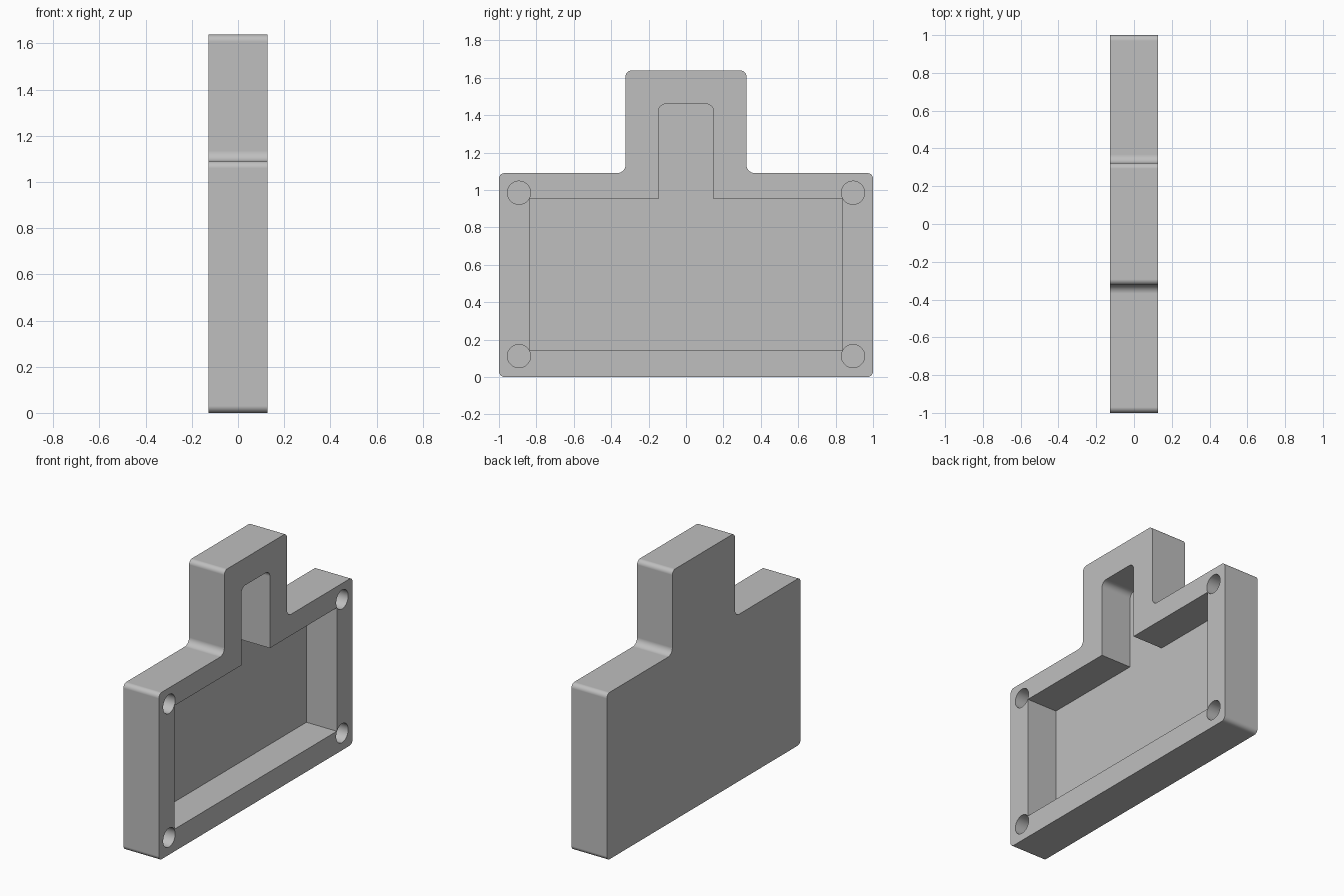
import bpy
import bmesh
import math
from mathutils import Vector

cube = bpy.data.objects.get("Cube")
if cube:
    bpy.data.objects.remove(cube, do_unlink=True)

HALF = 0.1275      # half the thickness along x
FLOOR = -0.092     # inner face of the back wall

grey = bpy.data.materials.new("plain_grey")
grey.use_nodes = True
colour = (0.52, 0.52, 0.52, 1)
grey.diffuse_color = colour
grey.node_tree.nodes["Principled BSDF"].inputs["Base Color"].default_value = colour


def rounded(points, steps=10):
    """Outline in (y, z); each point carries its own corner radius."""
    out = []
    for i, (y, z, r) in enumerate(points):
        p = Vector((y, z))
        if r == 0:
            out.append(p)
            continue
        a = (Vector(points[i - 1][:2]) - p).normalized()
        b = (Vector(points[(i + 1) % len(points)][:2]) - p).normalized()
        centre = p + (a + b) * r
        for s in range(steps + 1):
            t = s / steps * math.pi / 2
            out.append(centre - b * r * math.cos(t) - a * r * math.sin(t))
    return out


def prism(name, outline, x0, x1):
    """Extrude a (y, z) outline from x0 to x1."""
    bm = bmesh.new()
    face = bm.faces.new([bm.verts.new((x0, p[0], p[1])) for p in outline])
    top = bmesh.ops.extrude_face_region(bm, geom=[face])["geom"]
    moved = [v for v in top if isinstance(v, bmesh.types.BMVert)]
    bmesh.ops.translate(bm, verts=moved, vec=(x1 - x0, 0, 0))
    bmesh.ops.recalc_face_normals(bm, faces=bm.faces)
    mesh = bpy.data.meshes.new(name)
    bm.to_mesh(mesh)
    bm.free()
    mesh.materials.append(grey)
    obj = bpy.data.objects.new(name, mesh)
    bpy.context.collection.objects.link(obj)
    return obj


# Housing with a raised neck
housing = prism("housing", rounded([
    (-1, 0, 0.03), (1, 0, 0.03), (1, 1.09, 0.03), (0.323, 1.09, 0.045),
    (0.323, 1.638, 0.03), (-0.323, 1.638, 0.03), (-0.323, 1.09, 0.045),
    (-1, 1.09, 0.03)]), -HALF, HALF)

# Pocket running up into the neck
cutters = [prism("pocket_cutter", rounded([
    (-0.838, 0.145, 0), (0.838, 0.145, 0), (0.838, 0.952, 0),
    (0.147, 0.952, 0), (0.147, 1.46, 0.04), (-0.147, 1.46, 0.04),
    (-0.147, 0.952, 0), (-0.838, 0.952, 0)]), FLOOR, HALF + 0.1)]

# Blind screw holes in the four corners
for y in (-0.893, 0.893):
    for z in (0.112, 0.985):
        ring = [(y + 0.062 * math.cos(k * math.tau / 48),
                 z + 0.062 * math.sin(k * math.tau / 48)) for k in range(48)]
        cutters.append(prism("hole_cutter", ring, FLOOR, HALF + 0.1))

bpy.ops.object.select_all(action='DESELECT')
housing.select_set(True)
bpy.context.view_layer.objects.active = housing
for cutter in cutters:
    cutter.hide_render = True
    mod = housing.modifiers.new("cut", 'BOOLEAN')
    mod.operation = 'DIFFERENCE'
    mod.solver = 'EXACT'
    mod.object = cutter
    bpy.ops.object.modifier_apply(modifier=mod.name)
    bpy.data.objects.remove(cutter, do_unlink=True)

# Smooth fillets and holes, flat walls
bpy.ops.object.shade_smooth_by_angle(angle=math.radians(30))
weighted = housing.modifiers.new("flat_walls", 'WEIGHTED_NORMAL')
weighted.keep_sharp = True
